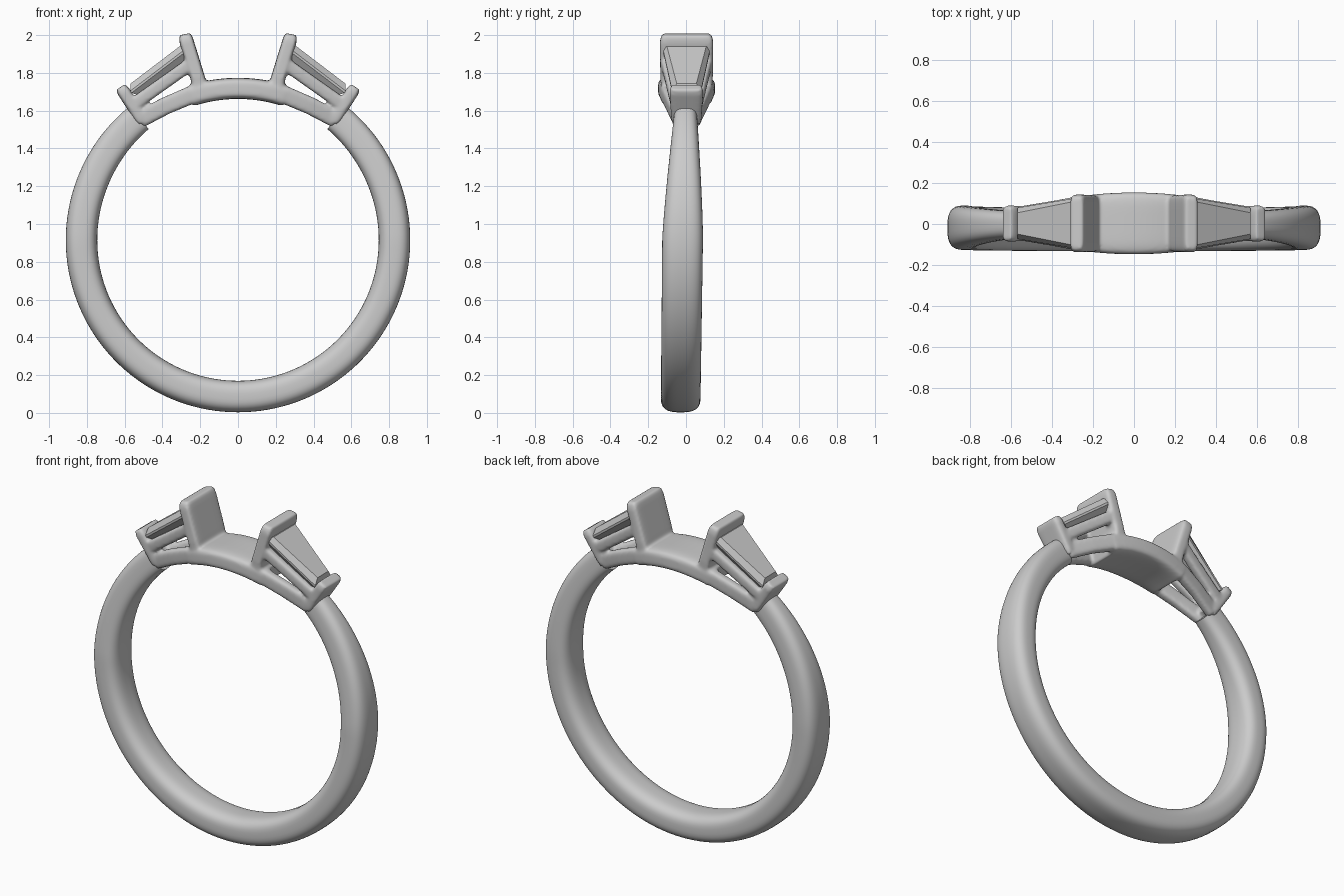
import bpy, bmesh, math
from mathutils import Vector

if "Cube" in bpy.data.objects:
    bpy.data.objects.remove(bpy.data.objects["Cube"])

CZ = 0.915  # height of the ring centre

metal = bpy.data.materials.new("light_grey")
metal.diffuse_color = (0.6, 0.6, 0.6, 1)
metal.use_nodes = True
metal.node_tree.nodes["Principled BSDF"].inputs["Base Color"].default_value = metal.diffuse_color


def finish(bm, name):
    bmesh.ops.recalc_face_normals(bm, faces=bm.faces)
    mesh = bpy.data.meshes.new(name)
    bm.to_mesh(mesh)
    bm.free()
    mesh.materials.append(metal)
    obj = bpy.data.objects.new(name, mesh)
    bpy.context.collection.objects.link(obj)
    return obj


def loft(bm, sections, n=4.0, count=36):
    """Sweep a superellipse; each section is (x, y, z, half thickness, half width)."""
    pts = [Vector(s[:3]) for s in sections]
    rings = []
    for i, s in enumerate(sections):
        t = pts[min(i + 1, len(pts) - 1)] - pts[max(i - 1, 0)]
        side = Vector((t.z, 0, -t.x)).normalized()
        ring = []
        for k in range(count):
            a = 2 * math.pi * (k + 0.5) / count
            c, d = math.cos(a), math.sin(a)
            u = math.copysign(abs(c) ** (2 / n), c) * s[3]
            v = math.copysign(abs(d) ** (2 / n), d) * s[4]
            ring.append(bm.verts.new(pts[i] + side * u + Vector((0, v, 0))))
        rings.append(ring)
    for a, b in zip(rings, rings[1:]):
        for k in range(count):
            j = (k + 1) % count
            bm.faces.new((a[k], a[j], b[j], b[k]))
    bm.faces.new(rings[0][::-1])
    bm.faces.new(rings[-1])


def mirror_x(obj):
    m = obj.modifiers.new("mirror", 'MIRROR')
    m.use_mirror_merge = False


# Shank: rounded band, tapering towards the setting
bm = bmesh.new()
sections = []
steps = 110
start = math.radians(39)
for i in range(steps + 1):
    a = start + (2 * math.pi - 2 * start) * i / steps
    c = math.cos(a)
    up = max(0.0, c)
    half_width = 0.108 - 0.065 * up ** 1.3 - 0.003 * max(0.0, -c)
    y = -0.018 + 0.02 * up + 0.01 * min(0.0, c)
    r_in = 0.745 + 0.02 * up ** 3
    r, ht = (0.912 + r_in) / 2, (0.912 - r_in) / 2
    sections.append((r * math.sin(a), y, CZ + r * c, ht, half_width))
loft(bm, sections, n=2.9, count=40)
shank = finish(bm, "shank")
for p in shank.data.polygons:
    p.use_smooth = len(p.vertices) == 4

# Setting: right half, mirrored and blended into one cast piece
bm = bmesh.new()

# Wide bridge between the two heads
arc = []
for i in range(13):
    a = math.radians(-2 + 20 * i / 12)
    r = 0.803
    arc.append((r * math.sin(a), 0.003, CZ + r * math.cos(a), 0.056,
                0.151 - 0.17 * math.sin(a) ** 2))
loft(bm, arc, n=5)

# Tall inner wall
loft(bm, [(0.198, 0.003, 1.71, 0.040, 0.134),
          (0.215, 0.003, 1.78, 0.038, 0.139),
          (0.272, 0.003, 1.965, 0.038, 0.141),
          (0.278, 0.003, 1.99, 0.035, 0.136),
          (0.281, 0.003, 2.005, 0.028, 0.126)], n=7)

# Short outer wall
loft(bm, [(0.500, 0.002, 1.54, 0.030, 0.076),
          (0.515, 0.002, 1.562, 0.034, 0.080),
          (0.605, 0.002, 1.700, 0.034, 0.089),
          (0.622, 0.002, 1.725, 0.028, 0.082)], n=5)

# Lower and upper rails, leaving open windows between them
for s in (1, -1):
    loft(bm, [(0.21, 0.003 + s * 0.106, 1.697, 0.047, 0.031),
              (0.26, 0.003 + s * 0.100, 1.678, 0.047, 0.031),
              (0.38, 0.003 + s * 0.078, 1.627, 0.046, 0.029),
              (0.48, 0.003 + s * 0.055, 1.575, 0.046, 0.027),
              (0.52, 0.003 + s * 0.048, 1.552, 0.044, 0.025)], n=4)
    loft(bm, [(0.235, 0.003 + s * 0.111, 1.858, 0.034, 0.028),
              (0.38, 0.003 + s * 0.085, 1.755, 0.034, 0.027),
              (0.56, 0.003 + s * 0.056, 1.628, 0.034, 0.026)], n=4)
setting = finish(bm, "setting")
mirror_x(setting)
rm = setting.modifiers.new("blend", 'REMESH')
rm.mode = 'VOXEL'
rm.voxel_size = 0.009
rm.use_smooth_shade = True
sm = setting.modifiers.new("soften", 'SMOOTH')
sm.factor = 0.5
sm.iterations = 6

# Tapered step-cut stone, mirrored to both heads
origin = Vector((0.31, 0.003, 1.94))
along = Vector((0.796, 0, -0.605))
normal = Vector((0.605, 0, 0.796))
# depth below the table, start, end, half width at start, half width at end
layers = [(0.0, 0.0, 0.325, 0.104, 0.052),
          (-0.030, -0.025, 0.350, 0.126, 0.076),
          (-0.042, -0.025, 0.350, 0.126, 0.076),
          (-0.090, 0.010, 0.320, 0.085, 0.045)]
bm = bmesh.new()
rings = []
for depth, u0, u1, w0, w1 in layers:
    rings.append([bm.verts.new(origin + normal * depth + along * u + Vector((0, w, 0)))
                  for u, w in ((u0, -w0), (u1, -w1), (u1, w1), (u0, w0))])
for a, b in zip(rings, rings[1:]):
    for k in range(4):
        j = (k + 1) % 4
        bm.faces.new((a[k], a[j], b[j], b[k]))
bm.faces.new(rings[0])
bm.faces.new(rings[-1][::-1])
stone = finish(bm, "tapered_stone")
mirror_x(stone)
